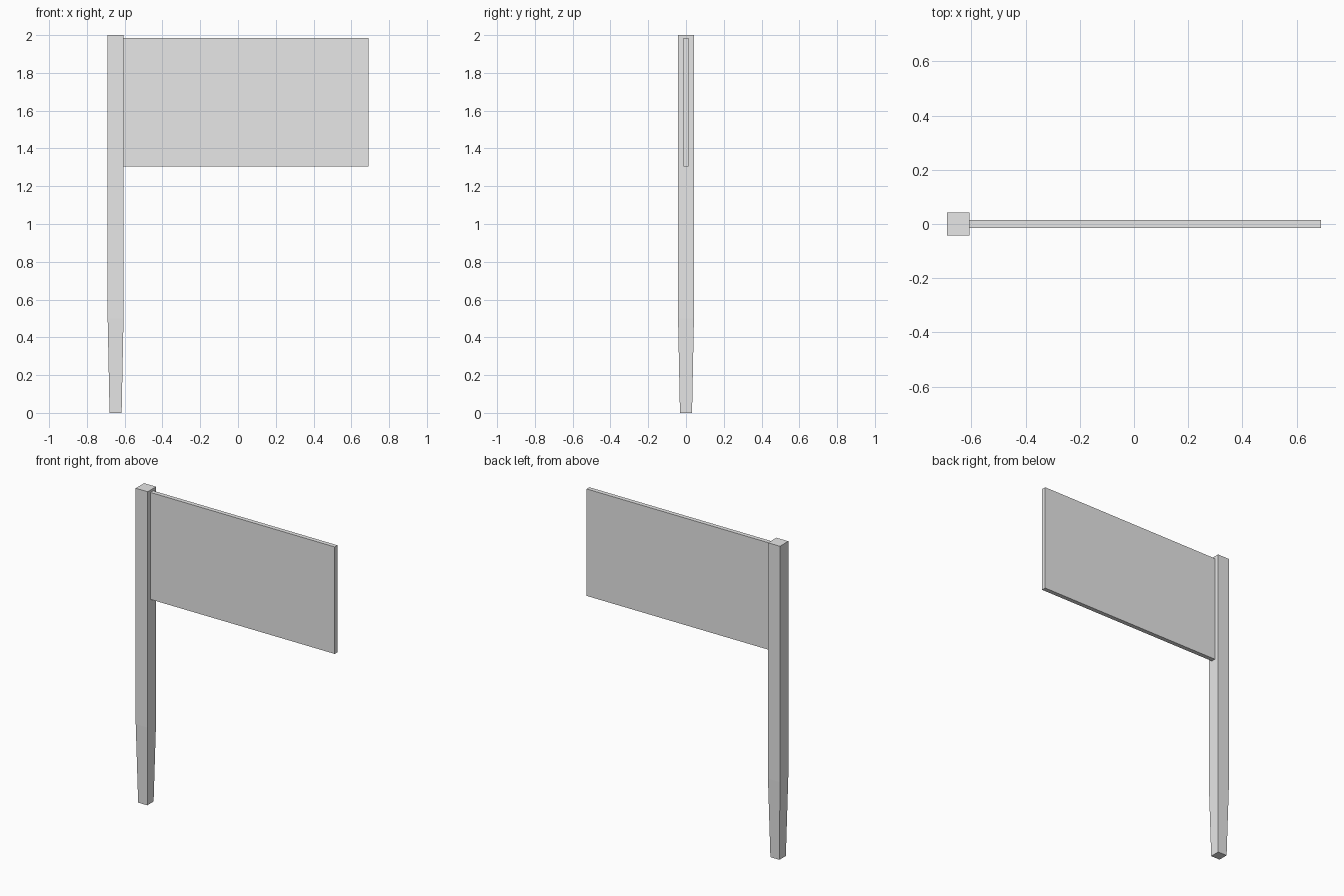
import bpy
import bmesh

cube = bpy.data.objects.get("Cube")
if cube:
    bpy.data.objects.remove(cube, do_unlink=True)

grey = bpy.data.materials.new("light_grey")
grey.use_nodes = True
grey.diffuse_color = (0.8, 0.8, 0.8, 1)
grey.node_tree.nodes["Principled BSDF"].inputs["Base Color"].default_value = (0.8, 0.8, 0.8, 1)


def add_loft(name, centre_x, sections):
    """Stack rectangular sections (z, half_x, half_y) into a closed solid."""
    bm = bmesh.new()
    rings = [
        [bm.verts.new((centre_x + sx * hx, sy * hy, z))
         for sx, sy in ((-1, -1), (1, -1), (1, 1), (-1, 1))]
        for z, hx, hy in sections
    ]
    for low, high in zip(rings, rings[1:]):
        for i in range(4):
            j = (i + 1) % 4
            bm.faces.new((low[i], low[j], high[j], high[i]))
    bm.faces.new(rings[0][::-1])
    bm.faces.new(rings[-1])
    mesh = bpy.data.meshes.new(name)
    bm.to_mesh(mesh)
    bm.free()
    mesh.materials.append(grey)
    obj = bpy.data.objects.new(name, mesh)
    bpy.context.collection.objects.link(obj)
    return obj


# Square post, tapered towards the foot
post_x, post_half = -0.648, 0.042
add_loft("post", post_x, [(0, 0.032, 0.032), (0.5, post_half, post_half), (2, post_half, post_half)])

# Flat sign board, butted against the side of the post
left_edge, right_edge = post_x + post_half, 0.69
board_half = (right_edge - left_edge) / 2
add_loft("sign_board", left_edge + board_half,
         [(1.305, board_half, 0.014), (1.985, board_half, 0.014)])
